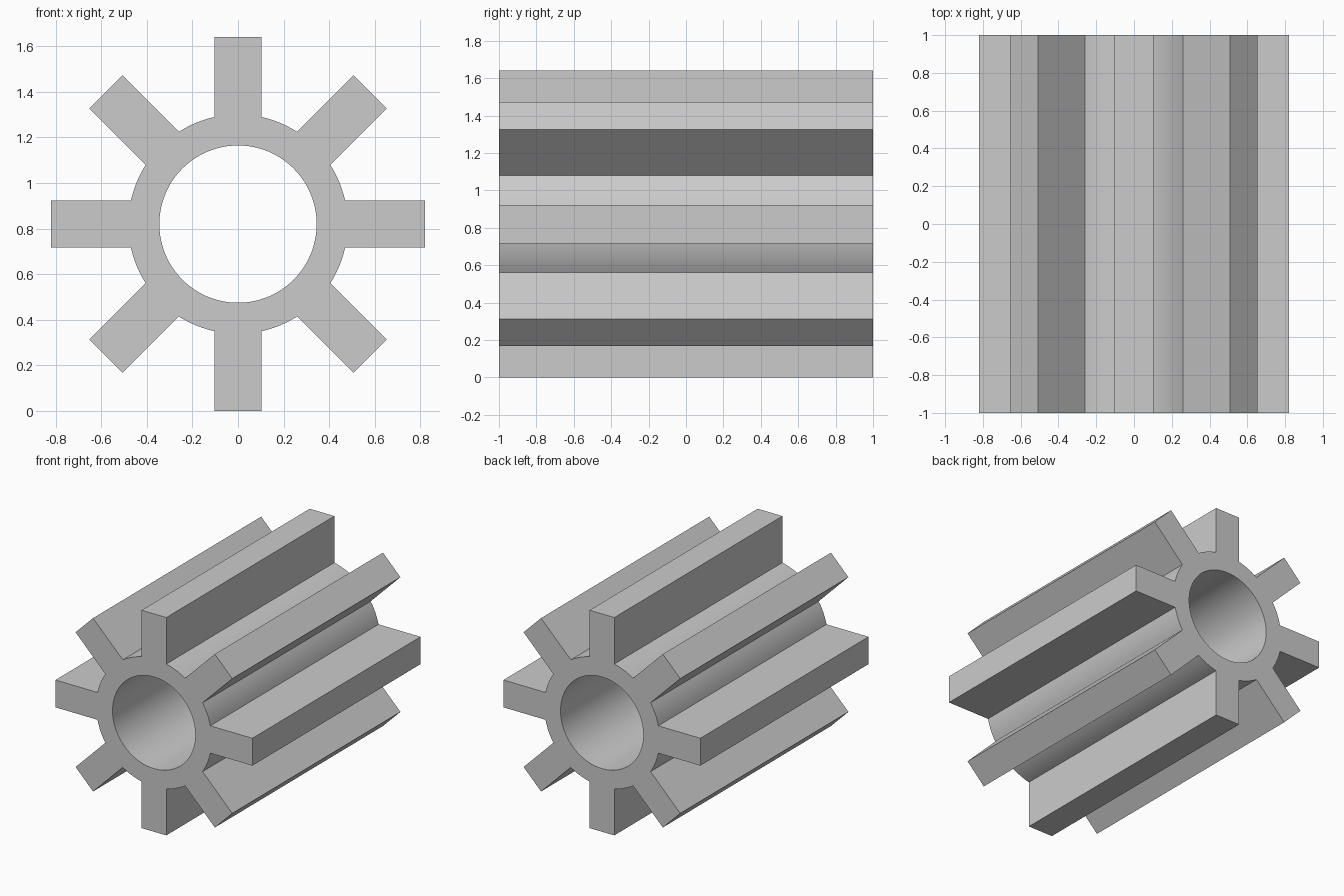
import bpy, bmesh, math
from mathutils import Vector, Matrix

cube = bpy.data.objects.get("Cube")
if cube:
    bpy.data.objects.remove(cube, do_unlink=True)

TEETH = 8
TIP = 0.82          # centre to tooth tip, also height of the axis
HUB = 0.481
BORE = 0.345
HALF = 0.103        # half the tooth width
LENGTH = 2.0
TOOTH_STEPS, GAP_STEPS = 6, 6

grey = bpy.data.materials.new("plain grey")
grey.use_nodes = True
colour = (0.6, 0.6, 0.6, 1)
grey.diffuse_color = colour
grey.node_tree.nodes["Principled BSDF"].inputs["Base Color"].default_value = colour

bm = bmesh.new()


def point(across, out, turn=0):
    """Vertex on the front end, measured from the axis and turned about it."""
    v = Matrix.Rotation(turn, 3, 'Y') @ Vector((across, 0, out))
    return bm.verts.new(v + Vector((0, -LENGTH / 2, TIP)))


# Ring angles: fine steps under each tooth, then across each gap
pitch = math.tau / TEETH
root = math.asin(HALF / HUB)
angles = []
for i in range(TEETH):
    mid = i * pitch
    angles += [mid - root + 2 * root * k / TOOTH_STEPS for k in range(TOOTH_STEPS)]
    angles += [mid + root + (pitch - 2 * root) * k / GAP_STEPS for k in range(GAP_STEPS)]

# Hub ring
outer = [point(0, HUB, a) for a in angles]
inner = [point(0, BORE, a) for a in angles]
count = len(angles)
for i in range(count):
    j = (i + 1) % count
    bm.faces.new((inner[i], outer[i], outer[j], inner[j]))

# Teeth
for i in range(TEETH):
    start = i * (TOOTH_STEPS + GAP_STEPS)
    base = outer[start:start + TOOTH_STEPS + 1]
    left, right = point(-HALF, TIP, i * pitch), point(HALF, TIP, i * pitch)
    bm.faces.new([left, right] + base[::-1])

# Extrude the end profile along the axis
front = bm.faces[:]
result = bmesh.ops.extrude_face_region(bm, geom=front, use_keep_orig=True)
moved = [g for g in result["geom"] if isinstance(g, bmesh.types.BMVert)]
bmesh.ops.translate(bm, verts=moved, vec=(0, LENGTH, 0))
bmesh.ops.recalc_face_normals(bm, faces=bm.faces)

mesh = bpy.data.meshes.new("gear_shaft")
bm.to_mesh(mesh)
bm.free()
mesh.materials.append(grey)
gear = bpy.data.objects.new("gear_shaft", mesh)
bpy.context.collection.objects.link(gear)

# Smooth hub and bore, crisp tooth edges
bpy.ops.object.select_all(action='DESELECT')
gear.select_set(True)
bpy.context.view_layer.objects.active = gear
bpy.ops.object.shade_smooth_by_angle(angle=math.radians(30))
